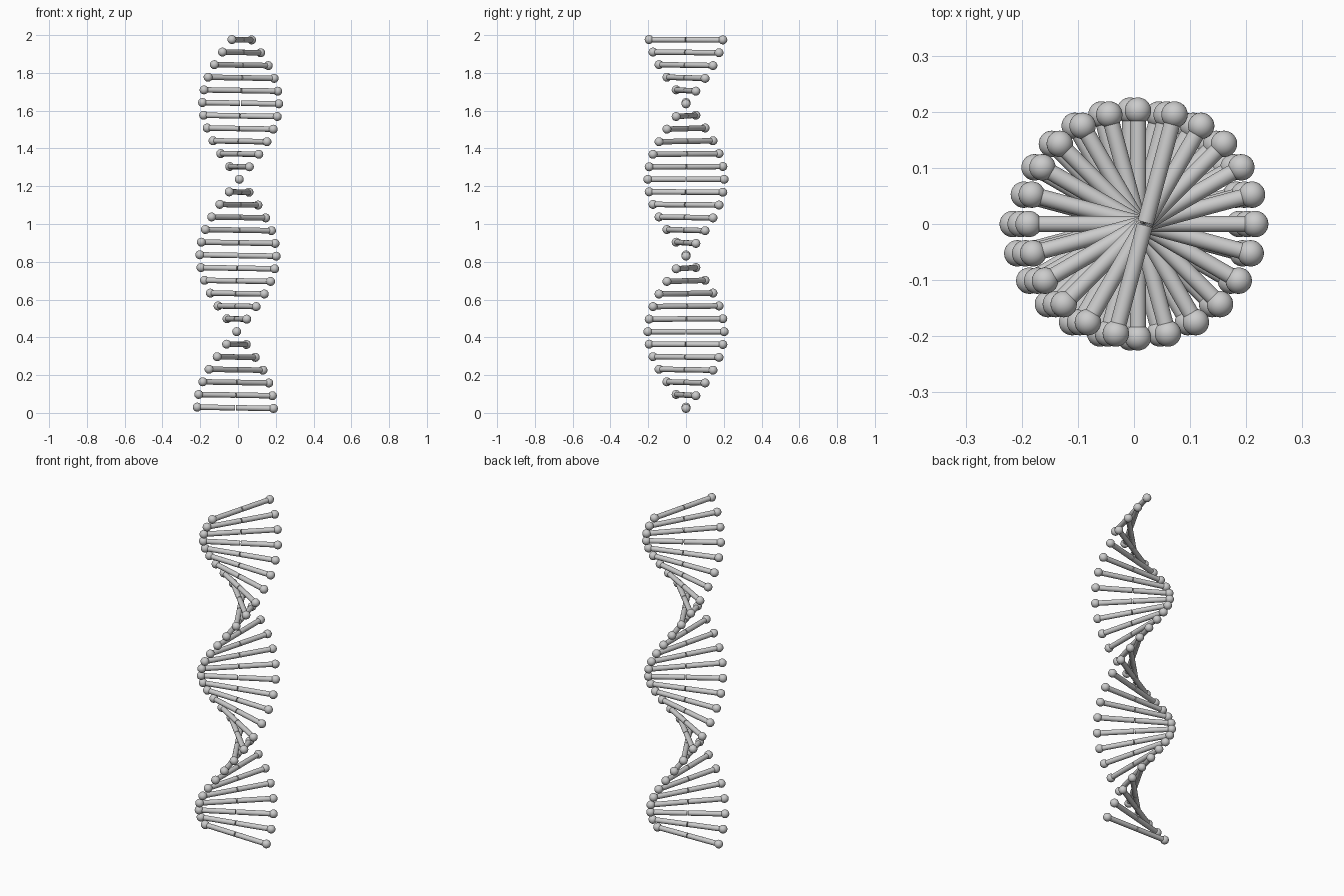
import bpy
from math import radians, cos
from mathutils import Matrix

if "Cube" in bpy.data.objects:
    bpy.data.objects.remove(bpy.data.objects["Cube"])

COUNT = 30                 # rungs in the ladder
TWIST = radians(15)        # turn per rung
TILT = radians(1)          # slight lean of the whole helix
STEP = 0.06719 / cos(TILT)
RADIUS = 0.202             # axis to ball centre
BALL_R = 0.0235
BAR_R = 0.0145
GAP = 0.005                # split between the two half bars

base = Matrix.Translation((-0.0141, 0, 0.027)) @ Matrix.Rotation(TILT, 4, 'Y')


def take_mesh(name):
    """Keep the mesh of the active primitive, smooth it, drop its object."""
    ob = bpy.context.object
    bpy.ops.object.shade_smooth_by_angle(angle=radians(40))
    mesh = ob.data
    mesh.name = name
    bpy.data.objects.remove(ob)
    return mesh


# shared meshes
bpy.ops.mesh.primitive_uv_sphere_add(segments=32, ring_count=16, radius=BALL_R)
ball = take_mesh("ball")
bpy.ops.mesh.primitive_cylinder_add(vertices=32, radius=BAR_R,
                                    depth=RADIUS - GAP / 2)
half_bar = take_mesh("half_bar")


def place(name, mesh, matrix):
    ob = bpy.data.objects.new(name, mesh)
    bpy.context.collection.objects.link(ob)
    ob.matrix_world = matrix


# each rung: two half bars with a ball at each outer end
lay_flat = Matrix.Rotation(radians(90), 4, 'Y')
for i in range(COUNT):
    for side in (0, 1):
        m = (base @ Matrix.Translation((0, 0, i * STEP))
             @ Matrix.Rotation(i * TWIST + side * radians(180), 4, 'Z'))
        tag = f"{i:02d}_{'ab'[side]}"
        place("rung_" + tag, half_bar,
              m @ Matrix.Translation(((RADIUS + GAP / 2) / 2, 0, 0)) @ lay_flat)
        place("strand_ball_" + tag, ball, m @ Matrix.Translation((RADIUS, 0, 0)))
